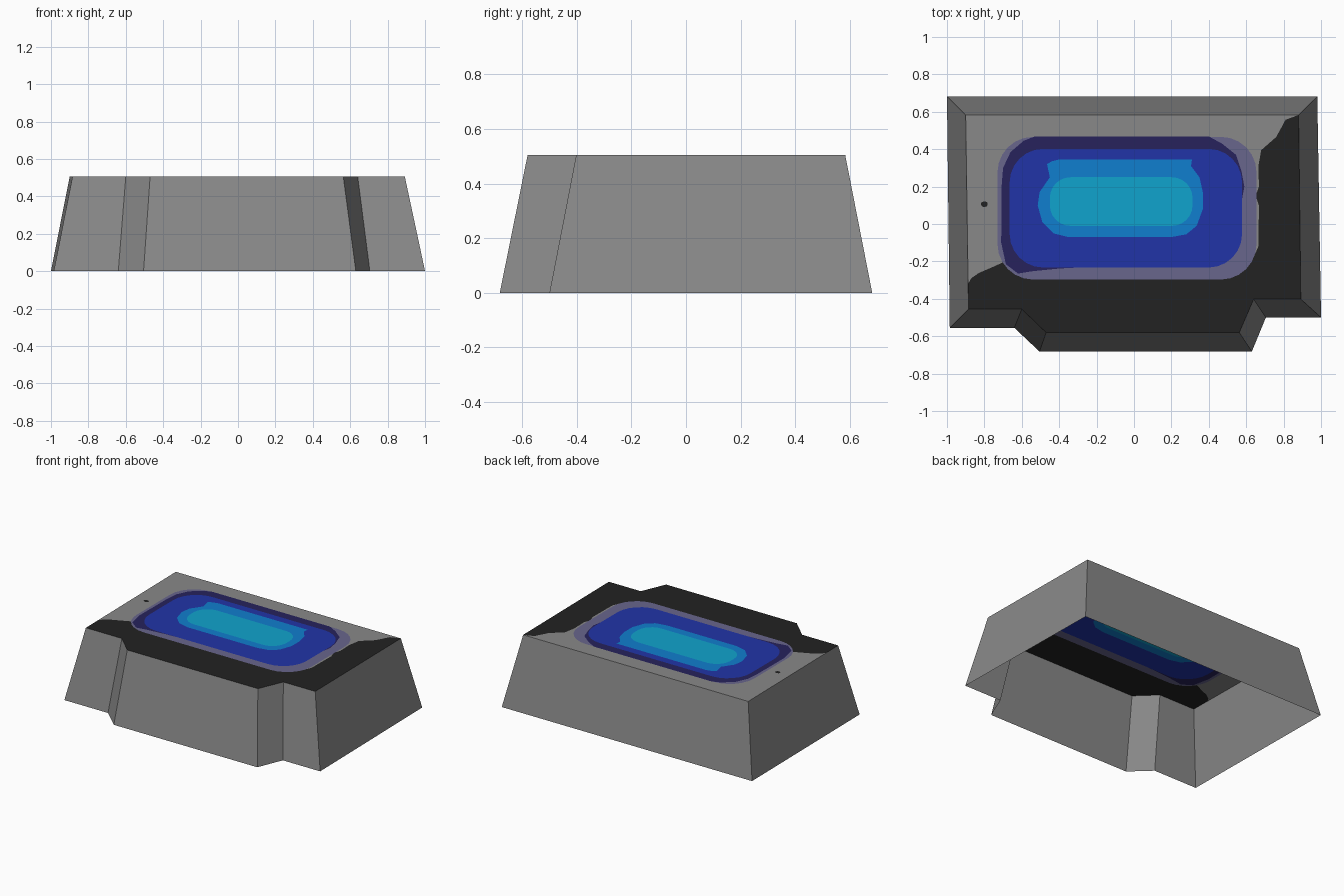
import bpy, bmesh, math
from mathutils import Vector
from mathutils.geometry import delaunay_2d_cdt

if "Cube" in bpy.data.objects:
    bpy.data.objects.remove(bpy.data.objects["Cube"])

H = 0.505


def material(name, rgb):
    m = bpy.data.materials.new(name)
    m.diffuse_color = (*rgb, 1)
    m.use_nodes = True
    m.node_tree.nodes["Principled BSDF"].inputs["Base Color"].default_value = m.diffuse_color
    return m


grey = material("stone grey", (0.25, 0.25, 0.25))
colours = [
    grey,
    material("black", (0.016, 0.016, 0.016)),
    material("dusty lavender", (0.14, 0.133, 0.265)),
    material("navy", (0.02, 0.016, 0.107)),
    material("royal blue", (0.015, 0.034, 0.39)),
    material("sky blue", (0.005, 0.21, 0.62)),
    material("cyan", (0.005, 0.37, 0.61)),
]


def rounded(x0, x1, y0, y1, r, n=7):
    """Counter-clockwise rounded rectangle."""
    pts = []
    corners = [(x1 - r, y1 - r), (x0 + r, y1 - r), (x0 + r, y0 + r), (x1 - r, y0 + r)]
    for k, (cx, cy) in enumerate(corners):
        for i in range(n):
            a = math.pi / 2 * (k + i / (n - 1))
            pts.append((cx + r * math.cos(a), cy + r * math.sin(a)))
    return pts


def inside(p, poly):
    hit = False
    for (ax, ay), (bx, by) in zip(poly, poly[1:] + poly[:1]):
        if (ay > p[1]) != (by > p[1]) and p[0] < (bx - ax) * (p[1] - ay) / (by - ay) + ax:
            hit = not hit
    return hit


def add_object(name, verts, faces, mats):
    me = bpy.data.meshes.new(name)
    me.from_pydata(verts, [], faces)
    for m in mats:
        me.materials.append(m)
    ob = bpy.data.objects.new(name, me)
    bpy.context.collection.objects.link(ob)
    return ob


# Plan outlines at the ground and at the top edge
base = [(-1, .682), (.98, .682), (1, -.5), (.705, -.5), (.63, -.682),
        (-.505, -.682), (-.64, -.555), (-.985, -.555)]
rim = [(-.9, .583), (.88, .583), (.892, -.402), (.64, -.402), (.563, -.58),
       (-.47, -.58), (-.6, -.455), (-.885, -.455)]

# Sloping walls, open underneath
n = len(base)
add_object("side_walls",
           [(x, y, 0) for x, y in base] + [(x, y, H) for x, y in rim],
           [((i + 1) % n, i, n + i, n + (i + 1) % n) for i in range(n)], [grey])

# Painted regions of the top, later ones cover earlier ones: (colour index, loop)
black_area = [(.88, .583), (.81, .557), (.785, .51), (.76, .465), (.68, .395), (.665, .31),
              (.668, .2), (.65, .15), (.668, .1), (.665, -.12), (.63, -.2), (.5, -.2),
              (-.5, -.2), (-.7, -.205), (-.76, -.232), (-.83, -.262), (-.87, -.29), (-.89, -.325),
              (-1.2, -.34), (-1.2, -1), (1.2, -1), (1.2, .6)]
navy_area = [(.4, .468), (.47, .43), (.545, .37), (.575, .28), (.59, .2), (.575, .12), (.56, -.1),
             (.3, -.2), (-.4, -.238), (-.54, -.252), (-.62, -.265), (-.685, -.215), (-.71, -.1),
             (-.708, .2), (-.7, .3), (-.66, .385), (-.59, .445), (-.53, .468)]
sky_area = [(.31, .345), (.305, .31), (.35, .25), (.368, .17), (.368, .08), (.335, -.01), (.28, -.055),
            (.2, -.07), (-.35, -.07), (-.43, -.05), (-.49, .01), (-.515, .1), (-.505, .17),
            (-.45, .25), (-.465, .32), (-.44, .335), (-.4, .345)]
regions = [
    (1, black_area),
    (1, rounded(-.818, -.782, .092, .12, .012, 3)),
    (2, rounded(-.73, .655, -.297, .466, .19)),
    (3, navy_area),
    (4, rounded(-.665, .578, -.233, .402, .18)),
    (5, sky_area),
    (6, rounded(-.45, .313, -.01, .25, .11)),
]

# Flat top sheet cut along every region border
pts, edges = [], []
for loop in [rim] + [r[1] for r in regions]:
    s = len(pts)
    pts += [Vector(p) for p in loop]
    edges += [(s + i, s + (i + 1) % len(loop)) for i in range(len(loop))]
verts, _, tris, *_ = delaunay_2d_cdt(pts, edges, [], 0, 1e-5)

faces, index = [], []
for t in tris:
    a, b, c = (verts[i] for i in t)
    mid = (a + b + c) / 3
    if not inside(mid, rim):
        continue
    faces.append(t if (b - a).cross(c - a) > 0 else t[::-1])
    colour = 0
    for k, loop in regions:
        if inside(mid, loop):
            colour = k
    index.append(colour)

top = add_object("painted_top", [(v.x, v.y, H) for v in verts], faces, colours)
for poly, k in zip(top.data.polygons, index):
    poly.material_index = k
bm = bmesh.new()
bm.from_mesh(top.data)
bmesh.ops.delete(bm, geom=[v for v in bm.verts if not v.link_faces], context='VERTS')
bm.to_mesh(top.data)
bm.free()
